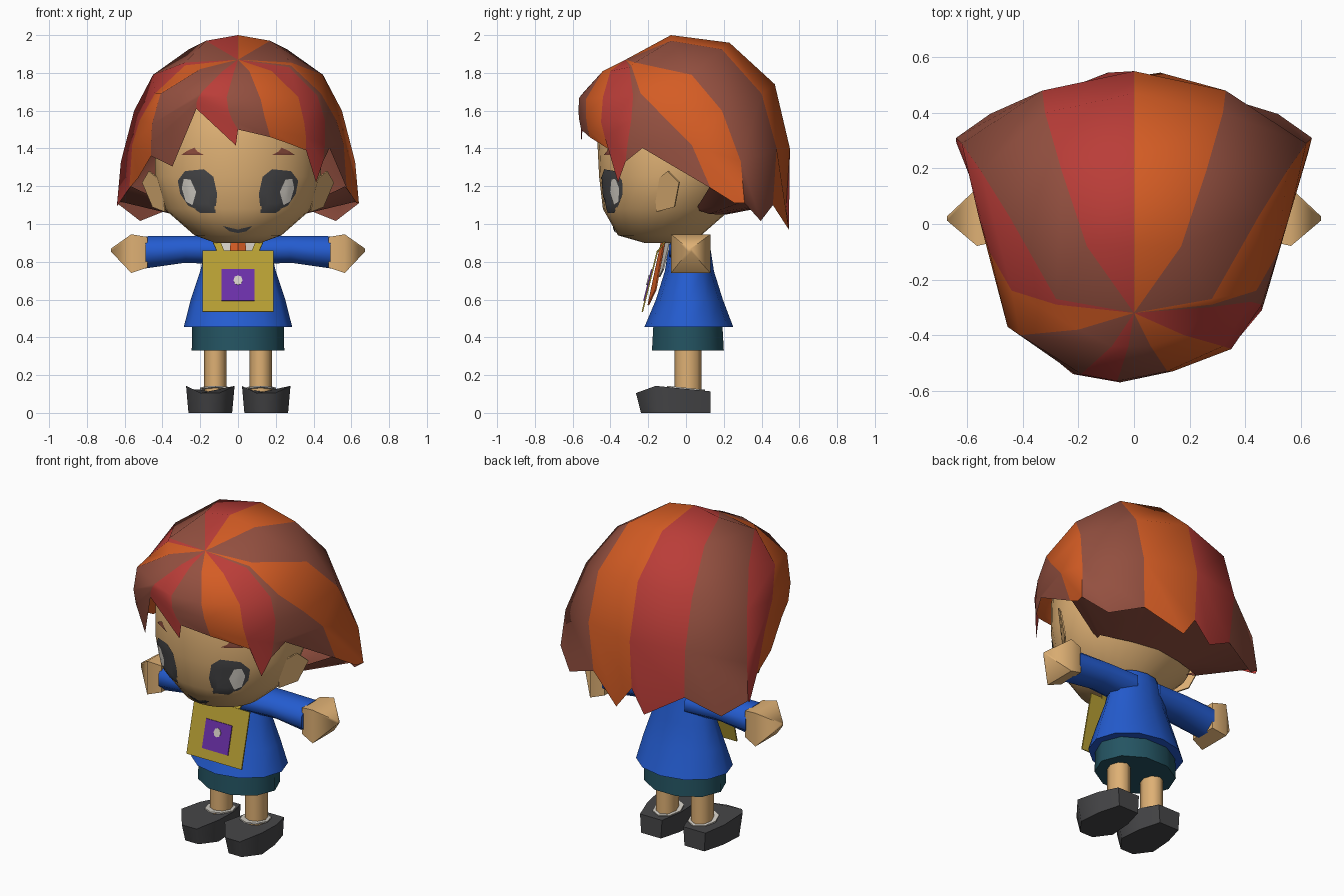
import bpy, bmesh, math
from mathutils import Vector
from mathutils.bvhtree import BVHTree

if "Cube" in bpy.data.objects:
    bpy.data.objects.remove(bpy.data.objects["Cube"], do_unlink=True)


def material(name, *rgb):
    lin = [((c / 255 + 0.055) / 1.055) ** 2.4 for c in rgb] + [1]
    mat = bpy.data.materials.new(name)
    mat.use_nodes = True
    mat.diffuse_color = lin
    bsdf = next(n for n in mat.node_tree.nodes if n.type == "BSDF_PRINCIPLED")
    bsdf.inputs["Base Color"].default_value = lin
    return mat


skin = material("skin", 222, 176, 116)
red = material("hair red", 186, 61, 56)
orange = material("hair orange", 212, 92, 36)
brown = material("hair brown", 148, 80, 64)
blue = material("jacket blue", 36, 92, 208)
teal = material("skirt teal", 36, 84, 98)
charcoal = material("charcoal", 70, 70, 72)
yellow = material("bag yellow", 184, 160, 52)
purple = material("purple", 108, 48, 170)
white = material("off white", 214, 209, 200)


def finish(name, bm, mats, angle):
    """Angle 0 keeps the faces flat."""
    mesh = bpy.data.meshes.new(name)
    bm.to_mesh(mesh)
    bm.free()
    obj = bpy.data.objects.new(name, mesh)
    bpy.context.collection.objects.link(obj)
    for mat in mats:
        mesh.materials.append(mat)
    if angle:
        bpy.ops.object.select_all(action="DESELECT")
        obj.select_set(True)
        bpy.context.view_layer.objects.active = obj
        bpy.ops.object.shade_smooth_by_angle(angle=math.radians(angle))
    return obj


def bridge(bm, rings):
    """Skin closed rings of vertices and cap both ends."""
    n = len(rings[0])
    for a, b in zip(rings, rings[1:]):
        for i in range(n):
            j = (i + 1) % n
            bm.faces.new((a[i], a[j], b[j], b[i]))
    bm.faces.new(rings[0])
    bm.faces.new(rings[-1])
    bmesh.ops.recalc_face_normals(bm, faces=bm.faces)


def loft(name, mat, axis, sides, sections, angle=50, turn=0):
    """Sections are (centre x, y, z, radius, radius) across the axis."""
    bm = bmesh.new()
    rings = []
    for x, y, z, ra, rb in sections:
        ring = []
        for i in range(sides):
            t = math.tau * (i + turn) / sides
            c, s = ra * math.cos(t), rb * math.sin(t)
            ring.append(bm.verts.new((x + c, y + s, z) if axis == "z" else (x, y + c, z + s)))
        rings.append(ring)
    bridge(bm, rings)
    return finish(name, bm, [mat], angle)


def plate(name, mat, *outlines):
    bm = bmesh.new()
    for points in outlines:
        bm.faces.new([bm.verts.new(p) for p in points])
    bmesh.ops.remove_doubles(bm, verts=bm.verts, dist=1e-5)
    bmesh.ops.recalc_face_normals(bm, faces=bm.faces)
    obj = finish(name, bm, [mat], 0)
    mod = obj.modifiers.new("thickness", "SOLIDIFY")
    mod.thickness = 0.008
    mod.offset = 0


# Head and neck
head = loft("head", skin, "z", 28, [
    (0, -.1, .9, .12, .12), (0, -.14, .94, .23, .22), (0, -.1, 1.08, .39, .34),
    (0, -.07, 1.25, .44, .39), (0, -.05, 1.45, .44, .42),
    (0, -.03, 1.65, .38, .39), (0, -.01, 1.8, .22, .29)])
loft("neck", skin, "z", 10, [(0, .01, .84, .07, .07), (0, 0, .96, .07, .07)])
surface = BVHTree.FromPolygons([v.co for v in head.data.vertices],
                               [p.vertices for p in head.data.polygons])


def face_plate(name, mat, outline, lift):
    """Lay a flat outline (x, z) onto the front of the head."""
    bm = bmesh.new()
    mid = sum((Vector(p) for p in outline), Vector((0, 0))) / len(outline)

    def land(p):
        hit, normal, _, _ = surface.ray_cast(Vector((p.x, -2, p.y)), Vector((0, 1, 0)))
        return bm.verts.new(hit + Vector((0, -lift, 0)) + normal * lift * .3)

    rings = [[land(mid.lerp(Vector(p), k / 5)) for p in outline] for k in range(1, 6)]
    bridge(bm, rings)
    bm.faces.ensure_lookup_table()
    bm.faces.remove(bm.faces[-1])
    finish(name, bm, [mat], 60)


# Face details and blade-like ears
EYE = [(.12, 1.06), (.2, 1.06), (.265, 1.1), (.305, 1.16), (.318, 1.23), (.28, 1.28),
       (.18, 1.29), (.13, 1.25), (.11, 1.16)]
GLINT = [(.24, 1.1), (.275, 1.12), (.296, 1.19), (.285, 1.24), (.25, 1.235), (.22, 1.17)]
BROW = [(.18, 1.365), (.3, 1.365), (.27, 1.386), (.23, 1.405), (.215, 1.385)]
EAR = [(.4, -.165, 1.225), (.47, -.095, 1.28), (.505, -.035, 1.22), (.45, -.06, 1.09), (.385, -.155, 1.065)]
for s, side in ((1, "left"), (-1, "right")):
    for part, mat, shape, lift in (("eye", charcoal, EYE, .005), ("eye_glint", white, GLINT, .009),
                                   ("eyebrow", brown, BROW, .005)):
        face_plate(f"{side}_{part}", mat, [(s * x, z) for x, z in shape], lift)
    plate(f"{side}_ear", skin, [(s * x, y, z) for x, y, z in EAR])
face_plate("mouth", charcoal, [(-.08, .99), (0, .97), (.075, .99), (.045, .962), (0, .953), (-.045, .962)], .005)

# Hair: locks fan out from a parting point, each between two guide lines
PARTING = (0, -.32, 1.87)
SIDE_GUIDES = [
    [(0, -.08, 2), (0, .23, 1.96), (0, .47, 1.74), (0, .55, 1.4), (0, .53, 1.1)],
    [(.17, -.08, 1.97), (.26, .19, 1.925), (.32, .4, 1.69), (.33, .48, 1.4), (.31, .46, 1.1)],
    [(.28, -.27, 1.855), (.45, .03, 1.79), (.55, .19, 1.6), (.62, .29, 1.33), (.64, .31, 1.11)],
    [(.28, -.29, 1.84), (.44, -.24, 1.69), (.52, -.1, 1.55), (.56, .03, 1.42), (.575, .13, 1.19)],
]
FRONT_GUIDES = [
    [(.27, -.3, 1.83), (.42, -.28, 1.68), (.46, -.29, 1.55), (.46, -.31, 1.42), (.45, -.32, 1.33)],
    [(.18, -.4, 1.81), (.32, -.44, 1.67), (.35, -.45, 1.54), (.36, -.43, 1.46), (.36, -.4, 1.39)],
    [(.06, -.44, 1.81), (.12, -.53, 1.66), (.14, -.53, 1.57), (.16, -.52, 1.5), (.17, -.51, 1.46)],
    [(-.02, -.44, 1.81), (-.06, -.565, 1.67), (-.05, -.57, 1.6), (-.03, -.565, 1.55), (0, -.555, 1.5)],
    [(-.08, -.44, 1.81), (-.19, -.54, 1.7), (-.21, -.54, 1.67), (-.22, -.54, 1.64), (-.22, -.54, 1.61)],
    [(-.2, -.38, 1.82), (-.41, -.4, 1.69), (-.455, -.37, 1.53), (-.46, -.34, 1.43), (-.46, -.28, 1.36)],
]
mirrored = [[(-x, y, z) for x, y, z in g] for g in reversed(SIDE_GUIDES[1:])]
guides = SIDE_GUIDES + FRONT_GUIDES + mirrored
# Each lock: colour, tip position along the hem, tip drop
LOCKS = [(orange, .3, .13), (brown, .6, .09), (orange, .4, .03), (brown, .8, -.1), (red, .5, .14),
         (orange, .5, 0), (brown, .5, 0), (red, .05, .09), (brown, .5, .18), (orange, .5, .03),
         (red, .8, .03), (brown, .4, .09), (red, .7, .13)]
hair_mats = [red, orange, brown]
bm = bmesh.new()
root = bm.verts.new(PARTING)
lines = [[bm.verts.new(p) for p in g] for g in guides]
for i, (mat, along, drop) in enumerate(LOCKS):
    a, b = lines[i], lines[(i + 1) % len(lines)]
    tip = a[-1].co.lerp(b[-1].co, along)
    tip = bm.verts.new((tip.x * 1.02, tip.y * (1.07 if tip.y > 0 else 1), tip.z - drop))
    faces = [bm.faces.new((root, a[0], b[0]))]
    faces += [bm.faces.new((a[k], a[k + 1], b[k + 1], b[k])) for k in range(3)]
    faces.append(bm.faces.new((a[3], a[4], tip, b[4], b[3])))
    for f in faces:
        f.material_index = hair_mats.index(mat)
bmesh.ops.recalc_face_normals(bm, faces=bm.faces)
finish("hair", bm, hair_mats, 75)

# Brown underside of the hair, from the hem in to the back of the head
bm = bmesh.new()
hem = [g[-1] for g in mirrored + SIDE_GUIDES]
outer = [bm.verts.new((x * .985, y * .985, z + .01)) for x, y, z in hem]
inner = [bm.verts.new((x * .55, y * .4, z * .3 + .72)) for x, y, z in hem]
for i in range(len(hem) - 1):
    bm.faces.new((outer[i], inner[i], inner[i + 1], outer[i + 1]))
bmesh.ops.recalc_face_normals(bm, faces=bm.faces)
finish("hair_underside", bm, [brown], 60)

# Jacket and skirt
loft("jacket", blue, "z", 12, [
    (0, .015, .455, .287, .235), (0, .018, .6, .25, .177), (0, .018, .75, .2, .13),
    (0, .018, .88, .17, .11), (0, .018, .94, .14, .095)])
loft("skirt", teal, "z", 10, [(0, .01, .33, .245, .2), (0, .01, .5, .243, .19)])

# Arms, legs and shoes
SHOE = [(-.075, .13), (.075, .13), (.115, 0), (.13, -.16), (.05, -.265), (-.05, -.265), (-.127, -.16), (-.115, 0)]
for s, side in ((1, "left"), (-1, "right")):
    loft(f"{side}_sleeve", blue, "x", 8, [
        (s * .08, .02, .86, .12, .08), (s * .28, .02, .866, .112, .077),
        (s * .49, .02, .85, .106, .092)], 60, .5)
    loft(f"{side}_hand", skin, "x", 4, [
        (s * .48, .025, .85, .12, .115), (s * .565, .025, .843, .147, .145),
        (s * .672, .02, .862, .012, .012)], 60, .5)
    loft(f"{side}_leg", skin, "z", 8, [(s * .12, .01, .1, .06, .072), (s * .12, .01, .42, .06, .072)], 60)
    ankle = [(s * .12 + .082 * math.cos(k * math.tau / 8), .1 * math.sin(k * math.tau / 8)) for k in range(8)]
    plate(f"{side}_sock", white, [(x, y, .129 - y * .1) for x, y in ankle])
    bm = bmesh.new()
    sole = [bm.verts.new((s * .148 + x * .9, y * .9 if y < 0 else y, 0)) for x, y in SHOE]
    top = [bm.verts.new((s * .148 + x, y, .105 if y < -.2 else .127 - y * .1)) for x, y in SHOE]
    bridge(bm, [sole, top])
    finish(f"{side}_shoe", bm, [charcoal], 60)

# Shirt front and ridged tie
plate("shirt_front", white, *[[(0, -.105, .94), (s * .1, -.075, .94), (s * .07, -.12, .76), (0, -.14, .72)]
                              for s in (1, -1)])
plate("tie", orange, *[[(0, -.122, .94), (s * .035, -.108, .94), (s * .06, -.16, .65), (0, -.2, .57)]
                       for s in (1, -1)])


# Bag hung in front, with its straps and badge
def bag_point(x, z, lift=0):
    return (x, -.15 - (.86 - z) * .25 - lift, z)


def bag_panel(name, mat, half, low, high, lift):
    plate(name, mat, [bag_point(x, z, lift) for x, z in
                      ((-half, low), (half, low), (half, high), (-half, high))])


bag_panel("bag", yellow, .188, .535, .86, 0)
bag_panel("bag_patch", purple, .088, .593, .76, .006)
plate("bag_button", white, [bag_point(.024 * math.cos(k * math.tau / 8), .702 + .026 * math.sin(k * math.tau / 8), .011)
                            for k in range(8)])
for s, side in ((1, "left"), (-1, "right")):
    plate(f"{side}_strap", yellow, [(s * .15, -.085, .945), (s * .11, -.085, .945),
                                    bag_point(s * .07, .85), bag_point(s * .11, .85)])
